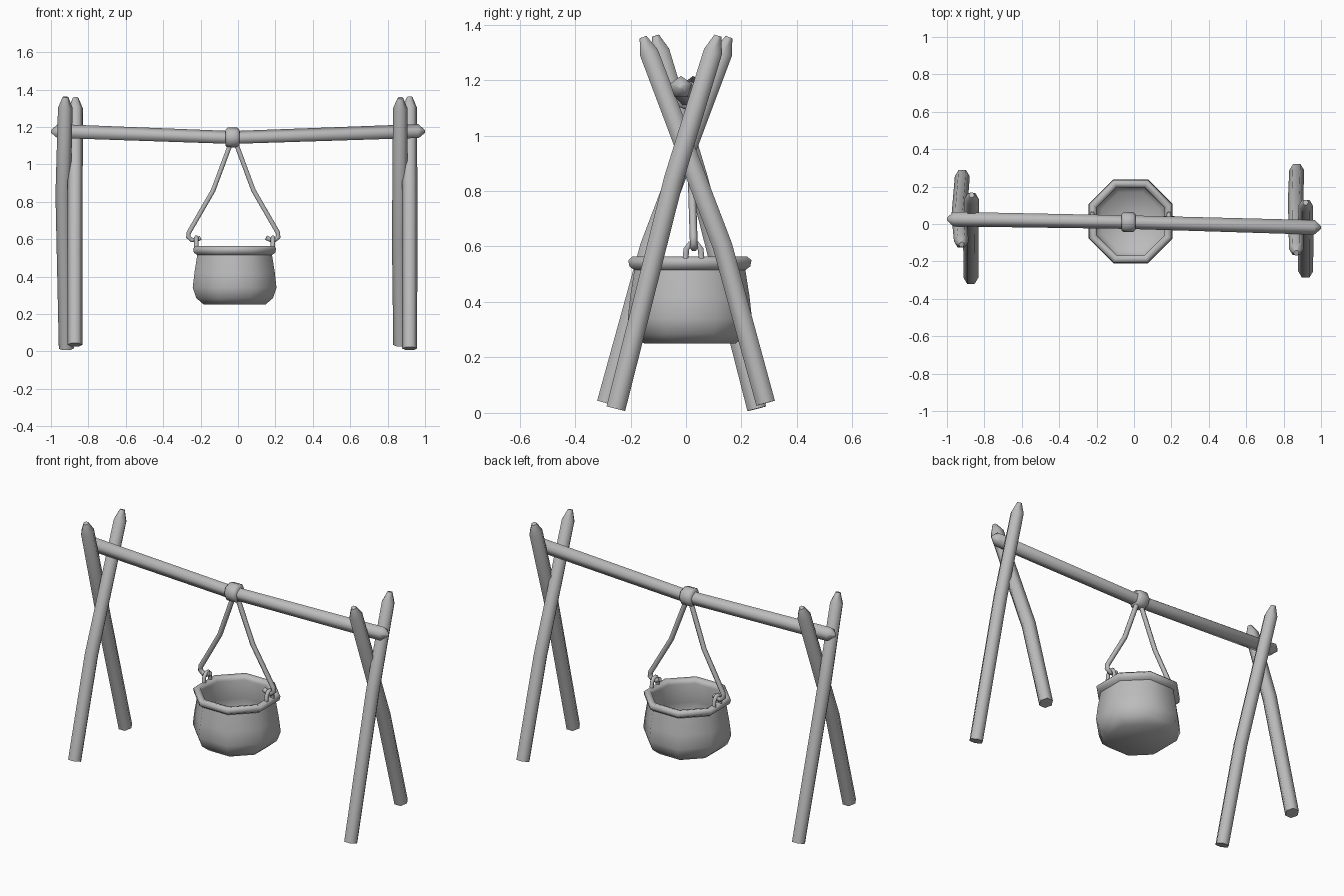
import bpy, bmesh, math
from mathutils import Vector

if "Cube" in bpy.data.objects:
    bpy.data.objects.remove(bpy.data.objects["Cube"], do_unlink=True)

# Single grey material
grey = bpy.data.materials.new("plain grey")
grey.use_nodes = True
GREY = (0.5, 0.5, 0.5, 1)
grey.diffuse_color = GREY
grey.node_tree.nodes["Principled BSDF"].inputs["Base Color"].default_value = GREY


def finish(name, bm, angle):
    bmesh.ops.recalc_face_normals(bm, faces=bm.faces)
    mesh = bpy.data.meshes.new(name)
    bm.to_mesh(mesh)
    bm.free()
    mesh.materials.append(grey)
    obj = bpy.data.objects.new(name, mesh)
    bpy.context.collection.objects.link(obj)
    bpy.ops.object.select_all(action='DESELECT')
    bpy.context.view_layer.objects.active = obj
    obj.select_set(True)
    bpy.ops.object.shade_smooth_by_angle(angle=math.radians(angle))
    return obj


def skin(bm, rings):
    for a, b in zip(rings, rings[1:]):
        n = len(a)
        for i in range(n):
            j = (i + 1) % n
            bm.faces.new((a[i], a[j], b[j], b[i]))
    bm.faces.new(rings[0])
    bm.faces.new(rings[-1])


def tube(name, points, radii, ref, sides=6, angle=65, phase=0.0):
    """Polygonal tube along a path; ref steadies the cross-section."""
    pts = [Vector(p) for p in points]
    bm = bmesh.new()
    rings = []
    for k, p in enumerate(pts):
        t = (pts[min(k + 1, len(pts) - 1)] - pts[max(k - 1, 0)]).normalized()
        u = Vector(ref)
        u = (u - t * u.dot(t)).normalized()
        v = t.cross(u)
        ring = []
        for i in range(sides):
            a = phase + math.tau * i / sides
            ring.append(bm.verts.new(p + radii[k] * (u * math.cos(a) + v * math.sin(a))))
        rings.append(ring)
    skin(bm, rings)
    return finish(name, bm, angle)


# Crossed support poles: foot, bend and top, with a blunt tapered tip
def pole(name, foot, bend, top):
    b, t = Vector(bend), Vector(top)
    shoulder = t - (t - b).normalized() * 0.06
    tube(name, [foot, bend, shoulder, top], [0.04, 0.041, 0.039, 0.015], (1, 0, 0))


pole("right_outer_pole", (-0.918, 0.255, 0.015), (-0.935, 0.045, 0.84), (-0.922, -0.11, 1.36))
pole("right_inner_pole", (-0.872, -0.287, 0.035), (-0.872, -0.13, 0.6), (-0.868, 0.155, 1.355))
pole("left_outer_pole", (0.918, -0.253, 0.015), (0.918, -0.045, 0.84), (0.918, 0.115, 1.36))
pole("left_inner_pole", (0.87, 0.287, 0.035), (0.864, 0.132, 0.6), (0.868, -0.155, 1.355))

# Sagging crossbeam with pointed ends
tube("crossbeam",
     [(-1, 0.027, 1.175), (-0.965, 0.026, 1.174), (-0.03, 0.01, 1.14),
      (0.965, -0.018, 1.174), (1, -0.019, 1.175)],
     [0.008, 0.041, 0.038, 0.041, 0.008], (0, 1, 0), sides=5, angle=75, phase=math.pi / 2)

# Rope knot wrapped around the beam
tube("beam_knot", [(x, 0.01, 1.143) for x in (-0.068, -0.055, -0.005, 0.008)],
     [0.042, 0.054, 0.054, 0.042], (0, 1, 0), sides=8, angle=60)

# Octagonal cauldron: outer wall, rolled rim, inner wall (flat-to-centre radius, height)
PROFILE = [(0.165, 0.25), (0.205, 0.285), (0.224, 0.34), (0.215, 0.42), (0.2, 0.515),
           (0.218, 0.528), (0.222, 0.55), (0.208, 0.563), (0.187, 0.558),
           (0.18, 0.535), (0.192, 0.42), (0.2, 0.34), (0.155, 0.275)]
POT_X, POT_Y = -0.018, 0.014
bm = bmesh.new()
rings = []
for r, z in PROFILE:
    r /= math.cos(math.pi / 8)
    angles = [math.tau * (i + 0.5) / 8 for i in range(8)]
    rings.append([bm.verts.new((POT_X + r * math.cos(a), POT_Y + r * math.sin(a), z)) for a in angles])
skin(bm, rings)
finish("cauldron", bm, 60)

# Handle strands with hooked ends, and the arched lugs they pass through
for side, s in (("right", -1), ("left", 1)):
    path = [(0.015, 1.11), (0.108, 0.86), (0.238, 0.635), (0.241, 0.612),
            (0.222, 0.595), (0.198, 0.597), (0.175, 0.608)]
    pts = [(POT_X - 0.007 + s * x, 0.012 + 0.016 * (1.11 - z) / 0.5, z) for x, z in path]
    tube(side + "_handle", pts, [0.014] * len(pts), (0, 1, 0), sides=6)
    arch = [(-0.029, 0.55), (-0.026, 0.59), (-0.012, 0.609),
            (0.012, 0.609), (0.026, 0.59), (0.029, 0.55)]
    tube(side + "_lug", [(POT_X + s * 0.205, 0.027 + y, z) for y, z in arch],
         [0.012] * len(arch), (1, 0, 0), sides=6)
